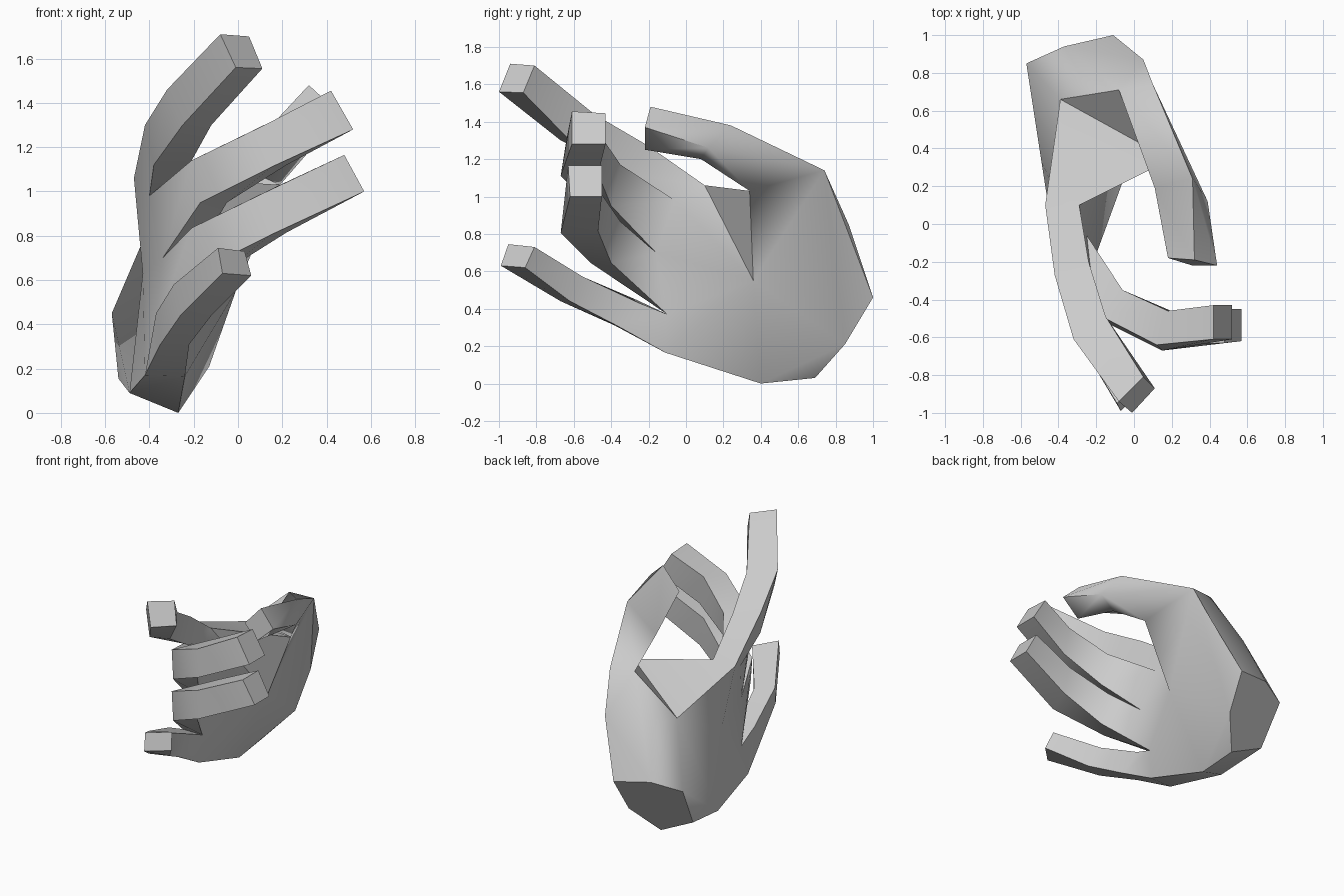
import bpy, bmesh

if "Cube" in bpy.data.objects:
    bpy.data.objects.remove(bpy.data.objects["Cube"])

bm = bmesh.new()

# Landmarks: w = wrist rim, d = knuckles on the back, p = knuckles on the palm side
wrist = dict(w1=(-.11, 1.0, .46), w2=(-.37, .94, .50), w3=(-.57, .85, .45),
             w4=(-.54, .69, .155), w5=(-.28, .69, .03), w6=(-.13, .85, .21))
heel = dict(top=(-.08, .71, 1.15), ridge=(-.29, .80, .85), back=(.05, .87, .85),
            mound=(.10, .74, 1.14), web_d=(-.39, .66, .87), web_p=(.19, .34, 1.03),
            palm=(-.01, .36, .55), dorsal=(-.43, .20, .63),
            edge_d=(-.49, .33, .09), edge_p=(-.27, .40, 0))
knuckles = dict(d0=(-.47, .10, 1.06), d1=(-.40, -.06, .98), d2=(-.34, -.16, .70),
                d3=(-.38, -.10, .37), d4=(-.42, -.12, .17),
                p0=(-.29, .10, 1.06), p1=(-.25, -.06, .98), p2=(-.20, -.16, .70),
                p3=(-.22, -.10, .37), p4=(-.24, -.11, .165))
V = {k: bm.verts.new(co) for part in (wrist, heel, knuckles) for k, co in part.items()}


def face(names):
    return bm.faces.new([V[n] for n in names.split()])


def finger(base, rings, shift=(0, 0, 0)):
    """Extend a four-sided finger from a base loop through rings and cap its tip."""
    prev = base
    for ring in rings:
        cur = [bm.verts.new([a + b for a, b in zip(co, shift)]) for co in ring]
        if prev:
            for i in range(4):
                j = (i + 1) % 4
                bm.faces.new((prev[i], prev[j], cur[j], cur[i]))
        else:
            first = cur
        prev = cur
    bm.faces.new(prev)
    return None if base else first


def base(i):
    return [V[n] for n in (f"d{i}", f"p{i}", f"p{i+1}", f"d{i+1}")]


# Wrist cap with a crisp rim, and rear of the hand
for edge in face("w1 w2 w3 w4 w5 w6").edges:
    edge.smooth = False
for names in ("top ridge w2 back", "w2 w1 back", "ridge w3 w2",
              "top back mound", "back w1 mound", "w1 w6 mound", "ridge top web_d"):
    face(names)
# Web, back of hand and little-finger edge
for names in ("web_d web_p p0", "web_d p0 d0", "web_d ridge w3", "web_d w3 edge_d",
              "w3 w4 edge_d", "w4 w5 edge_p edge_d", "edge_d edge_p p4 d4"):
    face(names)
around = "web_d d0 d1 d2 d3 d4 edge_d".split()
for a, b in zip(around, around[1:] + around[:1]):
    face(f"dorsal {a} {b}")
# Palm
for names in ("p0 web_p palm", "p1 p0 palm", "p1 palm p2", "p2 palm p3",
              "p3 palm p4", "palm edge_p p4", "palm w6 edge_p", "w6 w5 edge_p",
              "web_p mound palm", "mound w6 palm"):
    face(names)

# Index finger
finger(base(0), [
    [(-.42, -.27, 1.30), (-.24, -.20, 1.27), (-.22, -.31, 1.12), (-.38, -.32, 1.12)],
    [(-.32, -.61, 1.46), (-.15, -.49, 1.44), (-.12, -.62, 1.30), (-.25, -.67, 1.30)],
    [(-.08, -.94, 1.71), (.05, -.81, 1.70), (.11, -.87, 1.555), (-.01, -1.0, 1.56)]])

# Middle and ring fingers share one curled shape
curl = [
    [(-.21, -.47, 1.14), (-.06, -.35, 1.17), (-.05, -.40, .95), (-.17, -.51, .95)],
    [(.12, -.64, 1.30), (.18, -.46, 1.33), (.22, -.47, 1.12), (.15, -.67, 1.11)]]
finger(base(1), curl + [
    [(.42, -.61, 1.455), (.42, -.43, 1.445), (.52, -.43, 1.28), (.52, -.61, 1.28)]])
finger(base(2), curl + [
    [(.48, -.63, 1.47), (.48, -.45, 1.47), (.57, -.45, 1.305), (.57, -.62, 1.305)]],
    (0, 0, -.305))

# Little finger
finger(base(3), [
    [(-.37, -.27, .45), (-.24, -.25, .43), (-.22, -.37, .31), (-.35, -.38, .31)],
    [(-.29, -.62, .58), (-.17, -.55, .57), (-.12, -.62, .44), (-.26, -.67, .44)],
    [(-.09, -.95, .745), (.03, -.81, .73), (.06, -.86, .62), (-.07, -.99, .63)]])

# Thumb, joined to the heel of the hand
loop = finger(None, [
    [(.31, .24, 1.38), (.39, .12, 1.26), (.25, .08, 1.20), (.11, .19, 1.17)],
    [(.32, -.19, 1.48), (.44, -.22, 1.37), (.31, -.22, 1.25), (.18, -.18, 1.33)]])
V.update(zip(("tt", "tr", "tb", "tl"), loop))
for names in ("top mound tt", "mound tr tt", "mound web_p tr", "web_p tb tr",
              "web_p tl tb", "web_d top web_p", "top tt tl", "top tl web_p"):
    face(names)

bmesh.ops.recalc_face_normals(bm, faces=bm.faces)
mesh = bpy.data.meshes.new("hand")
bm.to_mesh(mesh)
bm.free()
hand = bpy.data.objects.new("hand", mesh)
bpy.context.collection.objects.link(hand)
bpy.context.view_layer.objects.active = hand
hand.select_set(True)
bpy.ops.object.shade_smooth_by_angle(angle=1.0, keep_sharp_edges=True)
